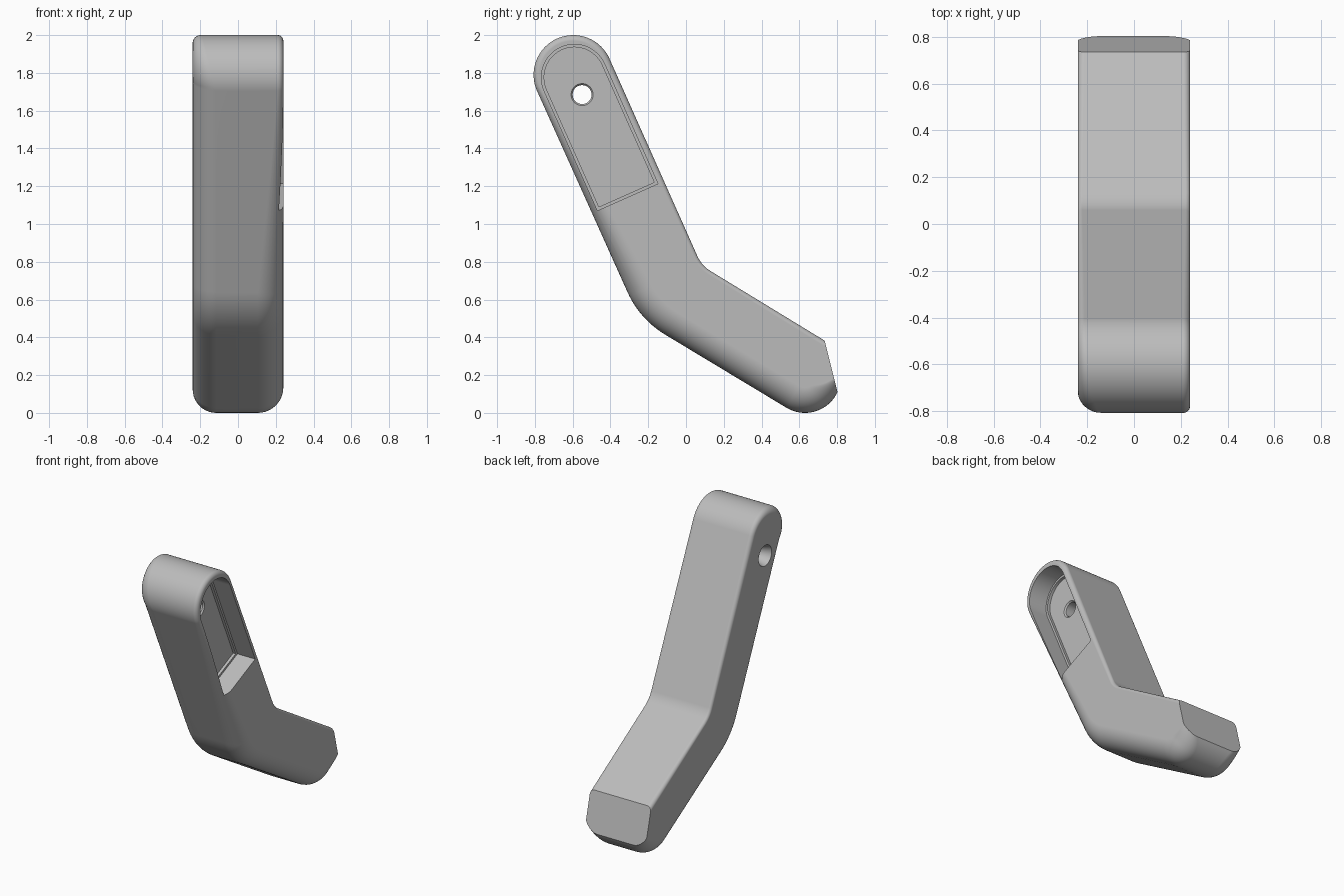
import bpy, bmesh, math
from math import sin, cos, pi, radians

if "Cube" in bpy.data.objects:
    bpy.data.objects.remove(bpy.data.objects["Cube"])

HALF = 0.24        # half thickness across x
TILT = 24          # angle of the upper arm's side normal
STEPS = 10         # segments in each rounded edge

grey = bpy.data.materials.new("satin_grey")
grey.use_nodes = True
COLOUR = (0.5, 0.5, 0.5, 1)
grey.diffuse_color = COLOUR
grey.node_tree.nodes["Principled BSDF"].inputs["Base Color"].default_value = COLOUR


def make_object(name, bm):
    bmesh.ops.recalc_face_normals(bm, faces=bm.faces)
    mesh = bpy.data.meshes.new(name)
    bm.to_mesh(mesh)
    bm.free()
    obj = bpy.data.objects.new(name, mesh)
    bpy.context.collection.objects.link(obj)
    mesh.materials.append(grey)
    return obj


def arc(centre, radius, a0, a1, n, r0=(0.03, 0.03), r1=(0.03, 0.03)):
    """Points, outward normals and the edge rounding on the -x and +x sides."""
    out = []
    for i in range(n + 1):
        t = i / n
        a = radians(a0 + (a1 - a0) * t)
        normal = (cos(a), sin(a))
        point = (centre[0] + radius * normal[0], centre[1] + radius * normal[1])
        out.append((point, normal, [p + (q - p) * t * t for p, q in zip(r0, r1)]))
    return out


# Bent handle: side outline with variable edge rounding
small, wide = (0.03, 0.03), (0.125, 0.135)
outline = arc((-0.597, 1.79), 0.21, TILT, 180 + TILT, 32, small, (0.125, 0.03))
outline += arc((0.147, 0.843), 0.5, 180 + TILT, 239, 12, wide, wide)
outline += arc((0.63, 0.19), 0.19, 239, 300, 12, wide, wide)
outline += arc((0.63, 0.19), 0.19, 300, 360, 12, wide, small)[1:]
outline.append(((0.84, 0.318), (cos(pi / 6), sin(pi / 6)), small))
outline += arc((0.222, 0.902), -0.177, 59, TILT, 10, (0.02, 0.02), (0.02, 0.02))

bm = bmesh.new()
rings = []
for side, sign in enumerate((-1, 1)):
    order = range(STEPS, -1, -1) if sign < 0 else range(STEPS + 1)
    for k in order:
        t = pi / 2 * k / STEPS
        ring = []
        for (y, z), (ny, nz), r in outline:
            inset = r[side] * (1 - cos(t))
            x = sign * (HALF - r[side] * (1 - sin(t)))
            ring.append(bm.verts.new((x, y - ny * inset, z - nz * inset)))
        rings.append(ring)
count = len(outline)
for a, b in zip(rings, rings[1:]):
    for i in range(count):
        j = (i + 1) % count
        bm.faces.new((a[i], a[j], b[j], b[i]))
bm.faces.new(rings[0])
bm.faces.new(rings[-1])

# Flat cut across the foot end
cut = bmesh.ops.bisect_plane(bm, geom=bm.verts[:] + bm.edges[:] + bm.faces[:],
                             plane_co=(0, 0.80, 0.12), plane_no=(0, 0.26, 0.065),
                             clear_outer=True)
edges = [e for e in cut["geom_cut"] if isinstance(e, bmesh.types.BMEdge)]
bmesh.ops.edgeloop_fill(bm, edges=edges)
handle = make_object("bent_handle", bm)


def slot_cutter(name, radius, length, floor):
    """Round-topped slot running down the upper arm, open toward +x."""
    centre = (-0.591, 1.776)
    pts = [p for p, _, _ in arc(centre, radius, TILT, 180 + TILT, 32)]
    down = (sin(radians(TILT)) * length, -cos(radians(TILT)) * length)
    pts += [(p[0] + down[0], p[1] + down[1]) for p in (pts[-1], pts[0])]
    bm = bmesh.new()
    face = bm.faces.new([bm.verts.new((floor, y, z)) for y, z in pts])
    # the arc ends and the straight ends share the same sides
    extruded = bmesh.ops.extrude_face_region(bm, geom=[face])["geom"]
    bmesh.ops.translate(bm, vec=(0.5, 0, 0),
                        verts=[v for v in extruded if isinstance(v, bmesh.types.BMVert)])
    return make_object(name, bm)


def cone_cutter(name, r0, r1, x0, x1):
    bpy.ops.mesh.primitive_cone_add(vertices=40, radius1=r0, radius2=r1, depth=x1 - x0,
                                    location=((x0 + x1) / 2, -0.55, 1.685),
                                    rotation=(0, pi / 2, 0))
    obj = bpy.context.object
    obj.name = name
    obj.data.materials.append(grey)
    return obj


# Stepped pocket and countersunk pivot hole
cutters = [
    slot_cutter("pocket_cutter", 0.175, 0.694, 0.10),
    slot_cutter("pocket_step_cutter", 0.16, 0.679, 0.08),
    cone_cutter("hole_cutter", 0.05, 0.05, -0.4, 0.3),
    cone_cutter("countersink_cutter", 0.075, 0.05, -0.245, -0.16),
    cone_cutter("hole_rim_cutter", 0.05, 0.06, 0.07, 0.082),
]
bpy.ops.object.select_all(action="DESELECT")
bpy.context.view_layer.objects.active = handle
handle.select_set(True)
for cutter in cutters:
    mod = handle.modifiers.new("cut", "BOOLEAN")
    mod.operation = "DIFFERENCE"
    mod.solver = "EXACT"
    mod.object = cutter
    bpy.ops.object.modifier_apply(modifier=mod.name)
    bpy.data.objects.remove(cutter)

# Smooth rounded edges, crisp cuts
bpy.ops.object.shade_smooth_by_angle(angle=radians(30))
weighted = handle.modifiers.new("weighted_normals", "WEIGHTED_NORMAL")
weighted.keep_sharp = True
